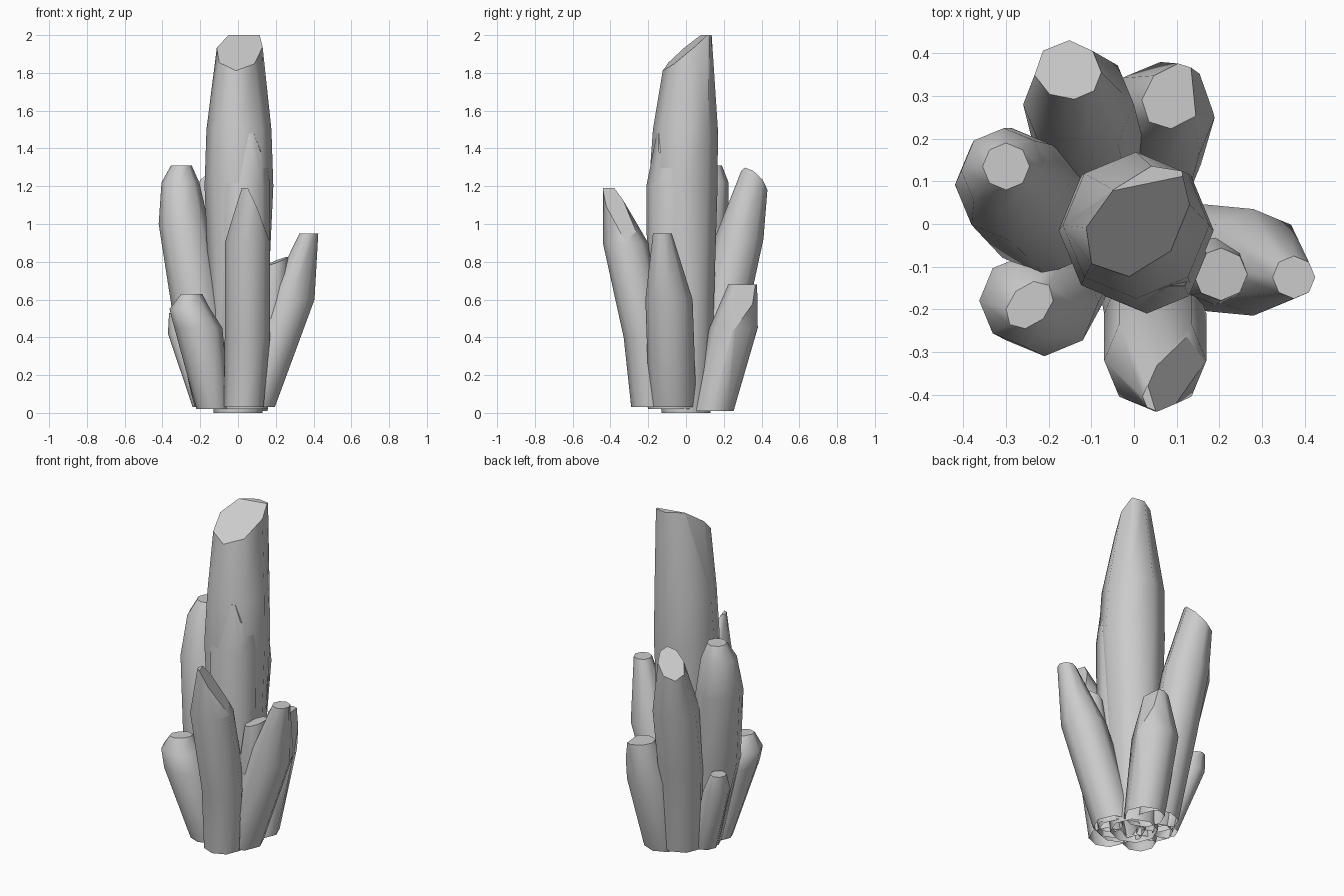
import bpy
import bmesh
from math import cos, sin, tau
from mathutils import Vector

# Remove only the default cube
default_cube = bpy.data.objects.get("Cube")
if default_cube:
    bpy.data.objects.remove(default_cube, do_unlink=True)

SIDES = 8
LONG_AXIS = Vector((1, 1, 0)).normalized()
CROSS_AXIS = Vector((-1, 1, 0)).normalized()

# Single plain stone colour
stone = bpy.data.materials.new("stone_grey")
stone.use_nodes = True
colour = (0.6, 0.6, 0.6, 1.0)
stone.diffuse_color = colour
for node in stone.node_tree.nodes:
    if node.type == 'BSDF_PRINCIPLED':
        node.inputs["Base Color"].default_value = colour
        node.inputs["Roughness"].default_value = 0.6


def crystal(name, rings, cuts=(), tip_squash=1.0):
    """Loft a leaning, open-bottomed shard through rings (x, y, z, radius),
    flatten its tip ring across the diagonal, then slice flat facets."""
    bm = bmesh.new()
    loops = []
    for ring in rings:
        x, y, z, radius = ring
        squash = tip_squash if ring is rings[-1] else 1.0
        loop = []
        for i in range(SIDES):
            angle = tau * i / SIDES
            offset = (LONG_AXIS * cos(angle) + CROSS_AXIS * sin(angle) * squash)
            loop.append(bm.verts.new(Vector((x, y, z)) + offset * radius))
        loops.append(loop)

    # Smooth sides between neighbouring rings
    for lower, upper in zip(loops, loops[1:]):
        for i in range(SIDES):
            j = (i + 1) % SIDES
            side = bm.faces.new((lower[i], lower[j], upper[j], upper[i]))
            side.smooth = True

    # Flat top
    bm.faces.new(loops[-1])

    # Flat sloping facets: everything in front of the plane is removed
    for point, normal in cuts:
        result = bmesh.ops.bisect_plane(
            bm, geom=bm.verts[:] + bm.edges[:] + bm.faces[:],
            plane_co=Vector(point), plane_no=Vector(normal).normalized(),
            clear_outer=True)
        edges = [e for e in result["geom_cut"]
                 if isinstance(e, bmesh.types.BMEdge) and e.is_boundary]
        if edges:
            filled = bmesh.ops.edgeloop_fill(bm, edges=edges)
            for face in filled["faces"]:
                face.smooth = False

    bmesh.ops.recalc_face_normals(bm, faces=bm.faces[:])
    mesh = bpy.data.meshes.new(name)
    bm.to_mesh(mesh)
    bm.free()
    mesh.materials.append(stone)
    obj = bpy.data.objects.new(name, mesh)
    bpy.context.scene.collection.objects.link(obj)


# Tall central shard with a blade-like tip and a broad front facet
crystal("central_crystal",
        rings=[(0, 0, 0, .13), (.005, -.015, 1.2, .182),
               (.005, -.003, 1.5, .172), (.01, .022, 2, .145)],
        cuts=[((-.03, -.14, 1.8), (.13, -.63, .7))], tip_squash=.57)

# Shorter shard fused to the front of the central one
crystal("fused_front_crystal",
        rings=[(.03, -.07, .02, .13), (.03, -.07, 1.2, .14),
               (.06, -.08, 1.48, .075)],
        cuts=[((.12, -.15, 1.38), (.8, -.1, .3))])

# Tall shard on the side away from +x, with a small one at its foot
crystal("tall_side_crystal",
        rings=[(-.13, .02, .03, .1), (-.21, .02, .55, .14),
               (-.287, .092, 1, .133), (-.305, .125, 1.22, .1),
               (-.3, .135, 1.31, .055)])
crystal("small_side_crystal",
        rings=[(-.17, .06, .03, .07), (-.295, .13, .42, .076),
               (-.32, .15, .53, .045)])

# Two shards at the back
crystal("tall_back_crystal",
        rings=[(-.06, .12, .03, .12), (-.11, .2, .55, .13),
               (-.13, .28, .92, .13), (-.152, .375, 1.32, .056)],
        cuts=[((-.15, .375, 1.22), (-.5, .5, .75))], tip_squash=1.4)
crystal("short_back_crystal",
        rings=[(.045, .14, .01, .112), (.062, .252, .45, .128),
               (.095, .3, .68, .085)],
        cuts=[((.162, .3, .56), (1, .1, .18))], tip_squash=.8)

# Leaning shard towards +x and the stub beside it
crystal("leaning_crystal",
        rings=[(.07, -.07, .03, .125), (.28, -.09, .6, .125),
               (.375, -.125, .95, .05)])
crystal("stub_crystal",
        rings=[(.1, -.08, .03, .07), (.19, -.11, .6, .08),
               (.21, -.12, .88, .055)],
        cuts=[((.2, -.12, .8), (-.35, -.1, .9))])

# Front shard with a slanted side facet
crystal("front_crystal",
        rings=[(.03, -.185, .03, .105), (.05, -.21, .4, .12),
               (.05, -.32, .9, .12), (.055, -.405, 1.19, .035)],
        cuts=[((.13, -.36, 1), (.83, .25, .45))])

# Low blunt shard at the front corner
crystal("low_corner_crystal",
        rings=[(-.13, -.11, .02, .09), (-.21, -.183, .45, .127),
               (-.255, -.18, .55, .108), (-.245, -.19, .63, .065)],
        tip_squash=.7)
